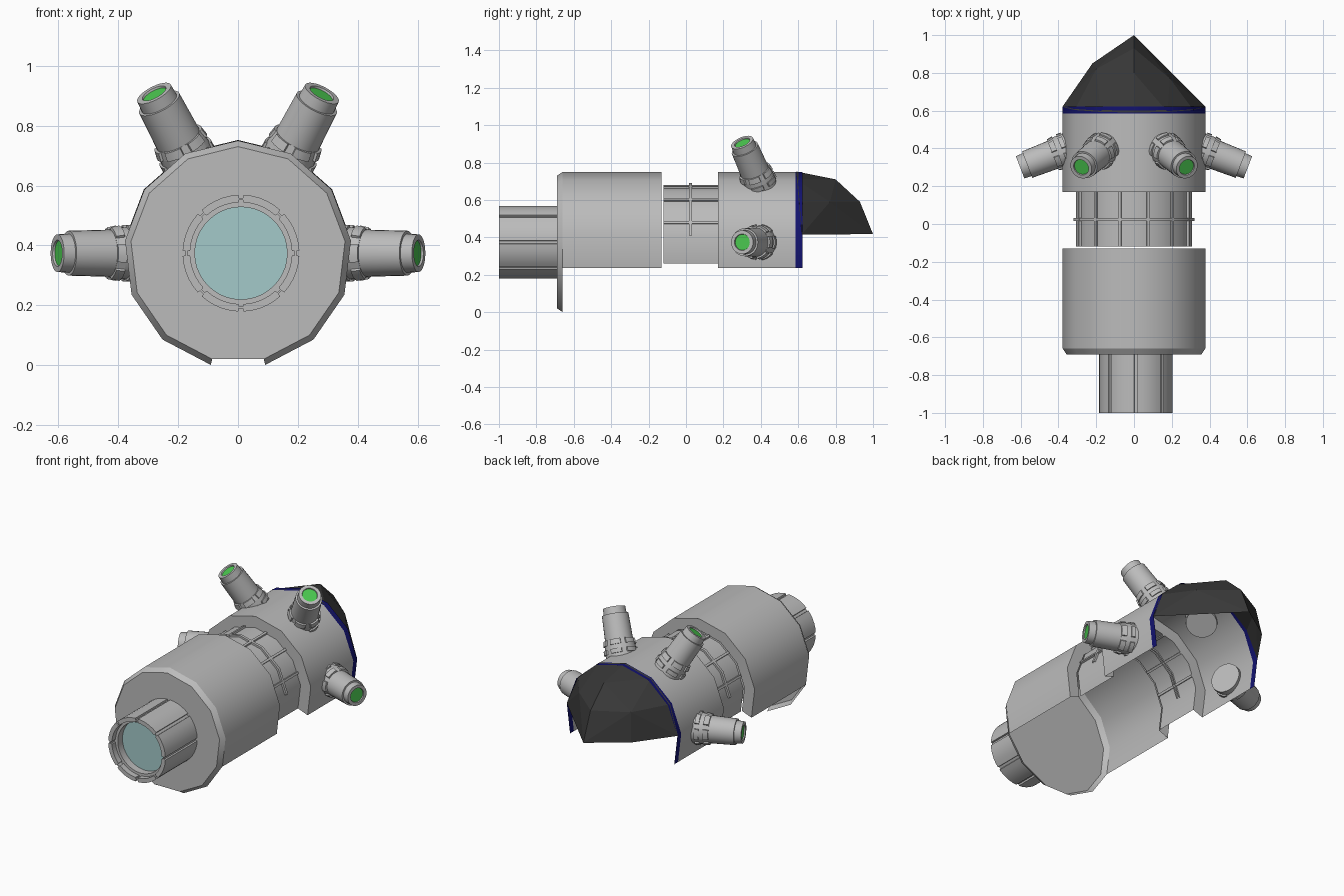
import bpy, bmesh, math
from mathutils import Matrix, Vector

if "Cube" in bpy.data.objects:
    bpy.data.objects.remove(bpy.data.objects["Cube"])

AXIS_Z = 0.37
STEP = math.tau / 13
CENTRE = Matrix.Translation((0, 0, AXIS_Z))


def material(name, rgb):
    m = bpy.data.materials.new(name)
    m.use_nodes = True
    m.diffuse_color = (*rgb, 1)
    m.node_tree.nodes["Principled BSDF"].inputs["Base Color"].default_value = (*rgb, 1)
    return m


GREY = material("grey metal", (0.5, 0.5, 0.5))
GLASS = material("pale teal glass", (0.37, 0.59, 0.59))
GREEN = material("green lens", (0.07, 0.58, 0.08))
NAVY = material("navy band", (0.006, 0.006, 0.16))
BLACK = material("black hood", (0.04, 0.04, 0.04))


def finish(bm, name, mat, matrix, smooth=True):
    mesh = bpy.data.meshes.new(name)
    bm.to_mesh(mesh)
    bm.free()
    ob = bpy.data.objects.new(name, mesh)
    bpy.context.collection.objects.link(ob)
    mesh.materials.append(mat)
    ob.matrix_world = matrix
    if smooth:
        bpy.ops.object.select_all(action="DESELECT")
        ob.select_set(True)
        bpy.context.view_layer.objects.active = ob
        bpy.ops.object.shade_smooth_by_angle(angle=math.radians(32))
    return ob


def arc(count):
    """Angles of 13-gon corners, spread evenly about the top."""
    return [((i - count / 2) * STEP, 0) for i in range(count + 1)]


def round_section(sides):
    return [(math.tau * i / sides, 0) for i in range(sides)]


def grooved_section(n, half, arc_steps=5):
    """Circle with n narrow slots; the flag marks corners inside a slot."""
    out, pitch, edge = [], math.tau / n, half * 1.2
    for k in range(n):
        c = k * pitch
        out += [(c - half, 1), (c + half, 1)]
        span = pitch - 2 * edge
        out += [(c + edge + span * j / arc_steps, 0) for j in range(arc_steps + 1)]
    return out


def loft(name, profile, section, mat, matrix=CENTRE, closed=False, cap=False):
    """Sweep (y, radius, slot depth) stations round the y axis."""
    bm = bmesh.new()
    rows = []
    for y, r, *slot in profile:
        depth = slot[0] if slot else 0
        rows.append([bm.verts.new(((r - depth * f) * math.sin(a), y, (r - depth * f) * math.cos(a)))
                     for a, f in section])
    n = len(section)
    for lo, hi in zip(rows, rows[1:]):
        for i in range(n if closed else n - 1):
            j = (i + 1) % n
            bm.faces.new((lo[i], lo[j], hi[j], hi[i]))
    if cap:
        bm.faces.new(rows[-1][::-1])
    return finish(bm, name, mat, matrix)


def disc(name, y, r, section, mat, matrix=CENTRE):
    bm = bmesh.new()
    bm.faces.new([bm.verts.new((r * math.sin(a), y, r * math.cos(a))) for a, f in section][::-1])
    return finish(bm, name, mat, matrix, smooth=False)


# Open-bottomed main housing, front plate and its chamfered rim
loft("main_housing", [(-0.66, 0.38), (-0.13, 0.38), (-0.13, 0.31)], arc(8), GREY)
loft("front_rim", [(-0.69, 0.36), (-0.66, 0.38)], arc(12), GREY)
disc("front_plate", -0.69, 0.36, arc(12), GREY)

# Neck with a ring and long ribs
loft("neck", [(-0.12, 0.31), (0.17, 0.31)], arc(8), GREY)
loft("neck_ring", [(0.015, 0.3), (0.015, 0.322), (0.032, 0.322), (0.032, 0.3)], arc(6), GREY)
for i in range(6):
    bm = bmesh.new()
    bmesh.ops.create_cube(bm, size=1, matrix=Matrix.Diagonal((0.014, 0.29, 0.02, 1)))
    turn = Matrix.Rotation((i - 2.5) * STEP, 4, "Y")
    finish(bm, f"neck_rib_{i + 1}", GREY,
           CENTRE @ turn @ Matrix.Translation((0, 0.025, 0.303)), smooth=False)

# Rear hub and its coloured band
loft("hub", [(0.17, 0.31), (0.17, 0.38), (0.585, 0.38)], arc(8), GREY)
loft("hub_band", [(0.585, 0.38), (0.622, 0.38)], arc(8), NAVY)

# Faceted hood, open below and at the front
bm = bmesh.new()
for a, f in arc(6):
    bm.verts.new((0.382 * math.sin(a), 0.59 + 0.03 * (a / (3 * STEP)) ** 2,
                  AXIS_Z + 0.382 * math.cos(a)))
for p in [(-0.22, 0.85, 0.42), (-0.2, 0.82, 0.59), (0, 0.8, 0.71), (0.19, 0.77, 0.59),
          (0.19, 0.81, 0.42), (0, 0.93, 0.59), (0, 1, 0.417)]:
    bm.verts.new(p)
bmesh.ops.convex_hull(bm, input=bm.verts)
bm.normal_update()
hidden = [f for f in bm.faces if f.normal.y < -0.5 or f.normal.z < -0.9]
bmesh.ops.delete(bm, geom=hidden, context="FACES")
finish(bm, "hood", BLACK, Matrix(), smooth=False)

# Slotted eyepiece tube with recessed glass
eye = Matrix.Translation((0.01, 0, 0.374))
loft("eyepiece_tube",
     [(-0.92, 0.154), (-0.965, 0.154), (-0.965, 0.17, -0.008), (-1, 0.17, -0.008),
      (-1, 0.195, 0.01), (-0.69, 0.195, 0.01)],
     grooved_section(8, 0.04), GREY, eye, closed=True)
disc("eyepiece_glass", -0.92, 0.155, round_section(40), GLASS, eye)

# Four small scopes leaning forward from the hub
TILT = math.radians(21)
for name, angle in (("upper_left", STEP), ("upper_right", -STEP),
                    ("side_left", math.pi / 2), ("side_right", -math.pi / 2)):
    out = Vector((math.sin(angle), 0, math.cos(angle)))
    tip = out * 0.603 + Vector((0, 0.3, AXIS_Z + 0.004))
    inward = -out * math.cos(TILT) + Vector((0, math.sin(TILT), 0))
    frame = Matrix.Translation(tip) @ inward.to_track_quat("Y", "Z").to_matrix().to_4x4()
    loft(name + "_scope_tube",
         [(0.008, 0.042), (0, 0.044), (0, 0.063), (0.04, 0.065), (0.04, 0.075), (0.2, 0.079)],
         round_section(28), GREY, frame, closed=True)
    loft(name + "_scope_collar",
         [(0.185, 0.078), (0.185, 0.088, 0.008), (0.215, 0.094, 0.008), (0.215, 0.086),
          (0.24, 0.088), (0.24, 0.096, 0.008), (0.265, 0.096, 0.008), (0.265, 0.088), (0.3, 0.088)],
         grooved_section(6, 0.15, 3), GREY, frame, closed=True, cap=True)
    disc(name + "_scope_lens", 0.007, 0.043, round_section(28), GREEN, frame)
